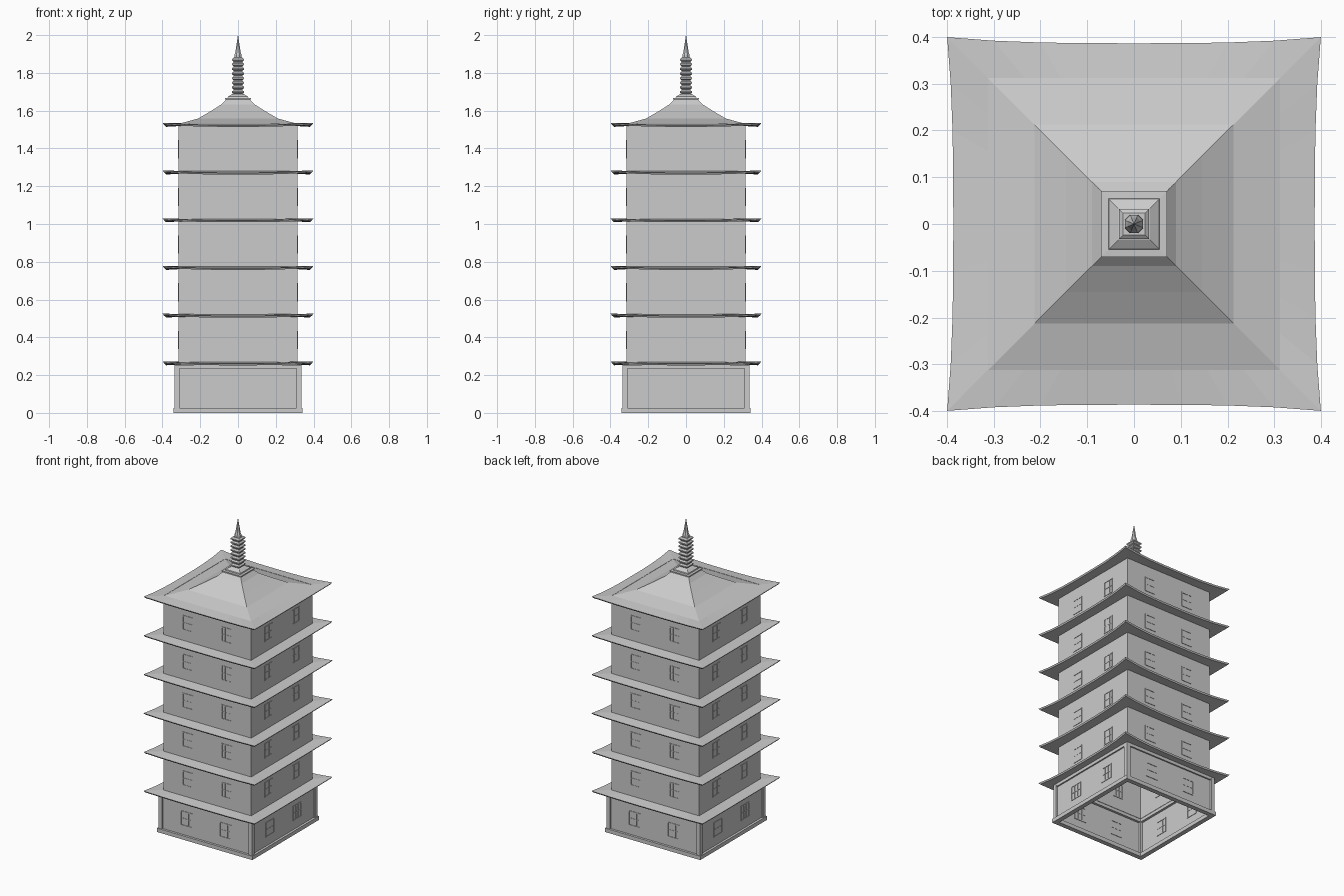
import bpy, bmesh, math
from mathutils import Matrix

if "Cube" in bpy.data.objects:
    bpy.data.objects.remove(bpy.data.objects["Cube"])

TIERS, STEP, FIRST = 6, 0.2525, 0.252


def finish(bm, name):
    bmesh.ops.recalc_face_normals(bm, faces=bm.faces)
    me = bpy.data.meshes.new(name)
    bm.to_mesh(me)
    bm.free()
    ob = bpy.data.objects.new(name, me)
    bpy.context.collection.objects.link(ob)
    return ob


def stack(name, profile, sides=4, cap=False, closed=False):
    """Stack of n-sided rings from (half width, z) pairs."""
    bm = bmesh.new()
    k = 1 / math.cos(math.pi / sides)
    rings = []
    for r, z in profile:
        rings.append([bm.verts.new((r * k * math.cos((i + .5) * math.tau / sides),
                                    r * k * math.sin((i + .5) * math.tau / sides), z))
                      for i in range(sides)])
    pairs = list(zip(rings, rings[1:]))
    if closed:
        pairs.append((rings[-1], rings[0]))
    for a, b in pairs:
        for i in range(sides):
            j = (i + 1) % sides
            bm.faces.new((a[i], a[j], b[j], b[i]))
    if cap:
        bm.faces.new(rings[-1])
    return finish(bm, name)


def add_box(bm, centre, size, turn=0):
    m = (Matrix.Rotation(turn * math.pi / 2, 4, 'Z') @ Matrix.Translation(centre)
         @ Matrix.Diagonal((*size, 1)))
    bmesh.ops.create_cube(bm, size=1, matrix=m)


def eave(name, z0):
    """Thin skirt roof, with corners swept out and up."""
    bm = bmesh.new()
    n = 8
    rings = [[], [], [], []]
    for side in range(4):
        rot = Matrix.Rotation(side * math.pi / 2, 3, 'Z')
        for i in range(n):
            t = -1 + 2 * i / n
            f = abs(t) ** 3
            out = 0.386 + 0.013 * f
            pts = [(t * .312, -.312, z0 + .018),
                   (t * .399, -out, z0 + .009 + .012 * f),
                   (t * .393, -out + .006, z0 + .012 * f),
                   (t * .312, -.312, z0 + .004)]
            for ring, p in zip(rings, pts):
                v = bm.verts.new(p)
                v.co = rot @ v.co
                ring.append(v)
    for k in range(4):
        a, b = rings[k], rings[(k + 1) % 4]
        for i in range(4 * n):
            j = (i + 1) % (4 * n)
            bm.faces.new((a[i], a[j], b[j], b[i]))
    return finish(bm, name)


def windows(name, wall, zc, w=0.07, h=0.09):
    """Two shallow lattice windows on each of the four sides."""
    bm = bmesh.new()
    for turn in range(4):
        for x in (-.14, .14):
            y = -wall
            for s in (-1, 1):
                add_box(bm, (x + s * w / 2, y, zc), (.006, .006, h), turn)
                add_box(bm, (x, y, zc + s * h / 2), (w + .006, .006, .006), turn)
                add_box(bm, (x + s * w / 6, y, zc), (.004, .004, h), turn)
            add_box(bm, (x, y, zc), (w, .004, .004), turn)
    return finish(bm, name)


# Hollow base storey: plinth, walls, top beam and corner posts
stack("plinth", [(.342, 0), (.342, .025), (.312, .025), (.312, 0)], closed=True)
stack("base_wall", [(.327, .01), (.327, .256)])
stack("base_beam", [(.336, .234), (.336, .254), (.312, .254), (.312, .234)], closed=True)
bm = bmesh.new()
for turn in range(4):
    add_box(bm, (.324, .324, .13), (.026, .026, .23), turn)
finish(bm, "corner_posts")
windows("base_windows", .327, .13, .08, .09)

# Upper storeys and their eaves
stack("tower_wall", [(.315, .255), (.315, FIRST + STEP * 5 + .016)])
for i in range(TIERS):
    eave(f"eave_{i + 1}", FIRST + i * STEP)
    if i < TIERS - 1:
        windows(f"windows_{i + 2}", .315, FIRST + (i + .53) * STEP)

# Curved top roof and square cap
stack("top_roof", [(.315, 1.53), (.212, 1.558), (.145, 1.597), (.09, 1.632), (.062, 1.66)])
stack("roof_cap", [(.062, 1.657), (.07, 1.66), (.07, 1.667), (.055, 1.668),
                   (.053, 1.674), (.034, 1.686), (.02, 1.69)], cap=True)

# Ringed finial with a pointed tip
ringed, n, z0, dz = [(.022, 1.684)], 8, 1.688, .0245
for i in range(n):
    z = z0 + i * dz
    ringed += [(.023, z), (.032, z + .007), (.032, z + .014), (.023, z + .021)]
stack("finial_rings", ringed, cap=True)
stack("finial_tip", [(.020, 1.875), (.019, 1.895), (.014, 1.91), (.008, 1.95), (.0005, 2.0)],
      sides=8, cap=True)
